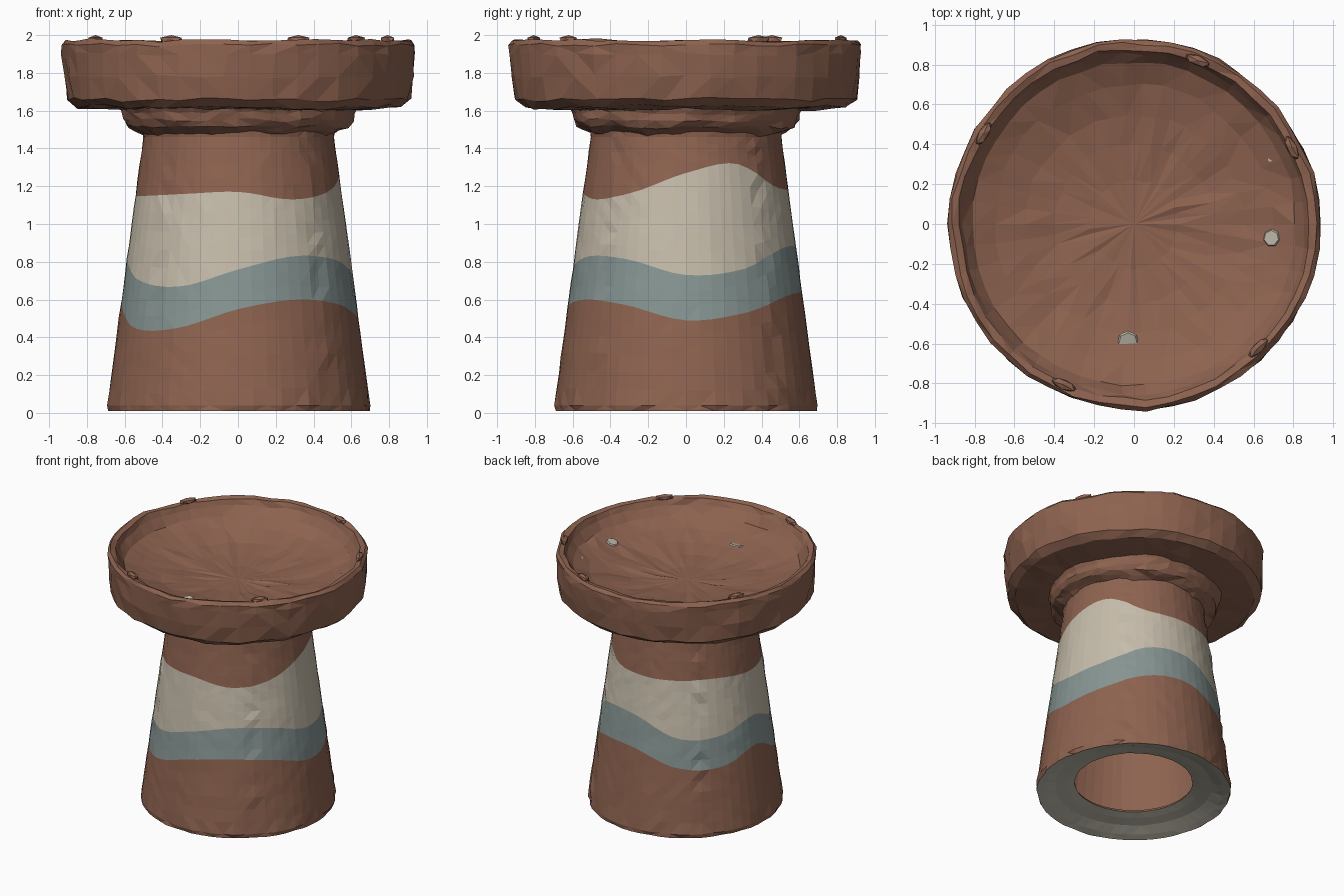
import bpy, bmesh, math, random
from mathutils import Vector, noise

random.seed(4)
if "Cube" in bpy.data.objects:
    bpy.data.objects.remove(bpy.data.objects["Cube"])


def material(name, colour):
    m = bpy.data.materials.new(name)
    m.use_nodes = True
    m.diffuse_color = (*colour, 1)
    m.node_tree.nodes["Principled BSDF"].inputs["Base Color"].default_value = (*colour, 1)
    return m


MATS = [material("terracotta", (0.27, 0.125, 0.08)),
        material("dusty blue", (0.24, 0.30, 0.29)),
        material("warm cream", (0.56, 0.50, 0.40)),
        material("base grey", (0.50, 0.47, 0.39))]
TERRACOTTA, BLUE, CREAM, GREY = range(4)


def lathe(name, rings, colours, segments, rough):
    """Revolve rings, closing the last; each ring maps an angle to (radius, height)."""
    bm = bmesh.new()
    rows = []
    for ring in rings:
        row = []
        for s in range(segments):
            a = 2 * math.pi * s / segments
            r, z = ring(a)
            p = Vector((r * math.cos(a), r * math.sin(a), z))
            row.append(bm.verts.new(p + rough(p, a)))
        rows.append(row)
    for i in range(len(rows) - 1):
        for s in range(segments):
            n = (s + 1) % segments
            f = bm.faces.new((rows[i][s], rows[i][n], rows[i + 1][n], rows[i + 1][s]))
            f.material_index = colours[i]
    centre = bm.verts.new(sum((v.co for v in rows[-1]), Vector()) / segments)
    for s in range(segments):
        f = bm.faces.new((rows[-1][s], rows[-1][(s + 1) % segments], centre))
        f.material_index = colours[-1]
    bmesh.ops.triangulate(bm, faces=bm.faces[:])
    return finish(name, bm)


def finish(name, bm):
    mesh = bpy.data.meshes.new(name)
    bm.to_mesh(mesh)
    bm.free()
    for m in MATS:
        mesh.materials.append(m)
    obj = bpy.data.objects.new(name, mesh)
    bpy.context.collection.objects.link(obj)
    return obj


def wave(values):
    """Smooth closed curve of heights round the pedestal."""
    n = len(values)

    def height(a):
        u = a / (2 * math.pi) * n
        k, t = int(u), u % 1
        p, q, r, s = (values[(k + j) % n] for j in (-1, 0, 1, 2))
        return q + 0.5 * t * (r - p + t * (2*p - 5*q + 4*r - s + t * (3*(q - r) + s - p)))
    return height


# Wavy painted band edges, every 30 degrees
blue_bottom = wave([.49, .53, .62, .63, .53, .52, .6, .45, .45, .55, .6, .57])
blue_top = wave([.73, .76, .87, .87, .75, .75, .82, .7, .67, .76, .83, .81])
cream_top = wave([1.27, 1.32, 1.2, 1.18, 1.18, 1.18, 1.15, 1.15, 1.16, 1.17, 1.13, 1.17])
foot, neck = (lambda a: 0.04), (lambda a: 1.46)


def cone_ring(low, high, t):
    def ring(a):
        z = low(a) + (high(a) - low(a)) * t
        return 0.698 - 0.193 * (z - 0.03) / 1.43, z
    return ring


def fixed(r, z):
    return lambda a: (r, z)


def seam_rough(p, a):
    """Chipped vertical seams at the four corners, slight wear at the foot."""
    off = abs(a % (math.pi / 2) - math.pi / 4)
    amount = 0.009 if off < 0.06 else 0.002
    if p.z < 0.05:
        amount = 0.007
    out = Vector((p.x, p.y, 0)).normalized()
    return out * random.uniform(-amount, amount)


# Hollow pedestal: thin inner wall, recessed grey underside, then the outer cone
rings = [fixed(0.48, 1.47), fixed(0.655, 0.1), fixed(0.43, 0.105), fixed(0.42, 0.085),
         fixed(0.48, 0.07), fixed(0.56, 0.055), fixed(0.64, 0.025), fixed(0.69, 0.01)]
colours = [TERRACOTTA, TERRACOTTA, TERRACOTTA, GREY, GREY, GREY, GREY, TERRACOTTA]
for low, high, steps, colour in ((foot, blue_bottom, 6, TERRACOTTA), (blue_bottom, blue_top, 3, BLUE),
                                 (blue_top, cream_top, 5, CREAM), (cream_top, neck, 4, TERRACOTTA)):
    for k in range(steps):
        rings.append(cone_ring(low, high, k / steps))
        colours.append(colour)
rings += [cone_ring(foot, neck, 1), fixed(0.51, 1.5), fixed(0.5, 1.6)]
colours += [TERRACOTTA] * 3
lathe("pedestal", rings, colours, 56, seam_rough).location.x = 0.004


def clay_rough(amount):
    def rough(p, a):
        lump = noise.noise_vector(p * 5) * amount
        return lump + Vector([random.uniform(-1, 1) for _ in range(3)]) * amount * 0.45
    return rough


# Rough clay collar under the dish
collar = [(0.49, 1.47), (0.54, 1.495), (0.58, 1.515), (0.6, 1.55), (0.61, 1.59), (0.63, 1.63)]
lathe("neck_collar", [fixed(*c) for c in collar], [TERRACOTTA] * len(collar), 44, clay_rough(0.018))

# Shallow dish: underside, thick wall, uneven rim, sloping bowl floor
dish = [(0.45, 1.605), (0.7, 1.61), (0.85, 1.62), (0.905, 1.66), (0.923, 1.78),
        (0.93, 1.9), (0.93, 1.95), (0.908, 1.972), (0.875, 1.962), (0.855, 1.92),
        (0.81, 1.86), (0.7, 1.81), (0.55, 1.77), (0.4, 1.745), (0.22, 1.73)]
lathe("dish", [fixed(*c) for c in dish], [TERRACOTTA] * len(dish), 46, clay_rough(0.014))

# Small lumps of clay standing on the rim
for k, angle in enumerate((0.45, 1.2, 2.6, 4.3, 5.5)):
    bm = bmesh.new()
    bmesh.ops.create_icosphere(bm, subdivisions=1, radius=0.04)
    for v in bm.verts:
        v.co = Vector((v.co.x * 0.7, v.co.y * 1.8, v.co.z * 0.6))
    lump = finish(f"rim_lump_{k + 1}", bm)
    lump.location = (0.88 * math.cos(angle), 0.88 * math.sin(angle), 1.976)
    lump.rotation_euler.z = angle

# Pale worn spots on the dish floor
spots = ((-0.03, -0.59, 1.787, 0.055), (0.69, -0.07, 1.815, 0.045), (0.685, 0.325, 1.84, 0.015))
for k, (x, y, z, size) in enumerate(spots):
    bm = bmesh.new()
    bmesh.ops.create_cone(bm, cap_ends=True, segments=7, radius1=size, radius2=size * 0.85, depth=0.009)
    for f in bm.faces:
        f.material_index = GREY
    spot = finish(f"worn_spot_{k + 1}", bm)
    spot.location = (x, y, z)
    spot.rotation_euler = (-0.25 * y / 0.6, 0, 0) if k == 0 else (0, -0.3, 0)
